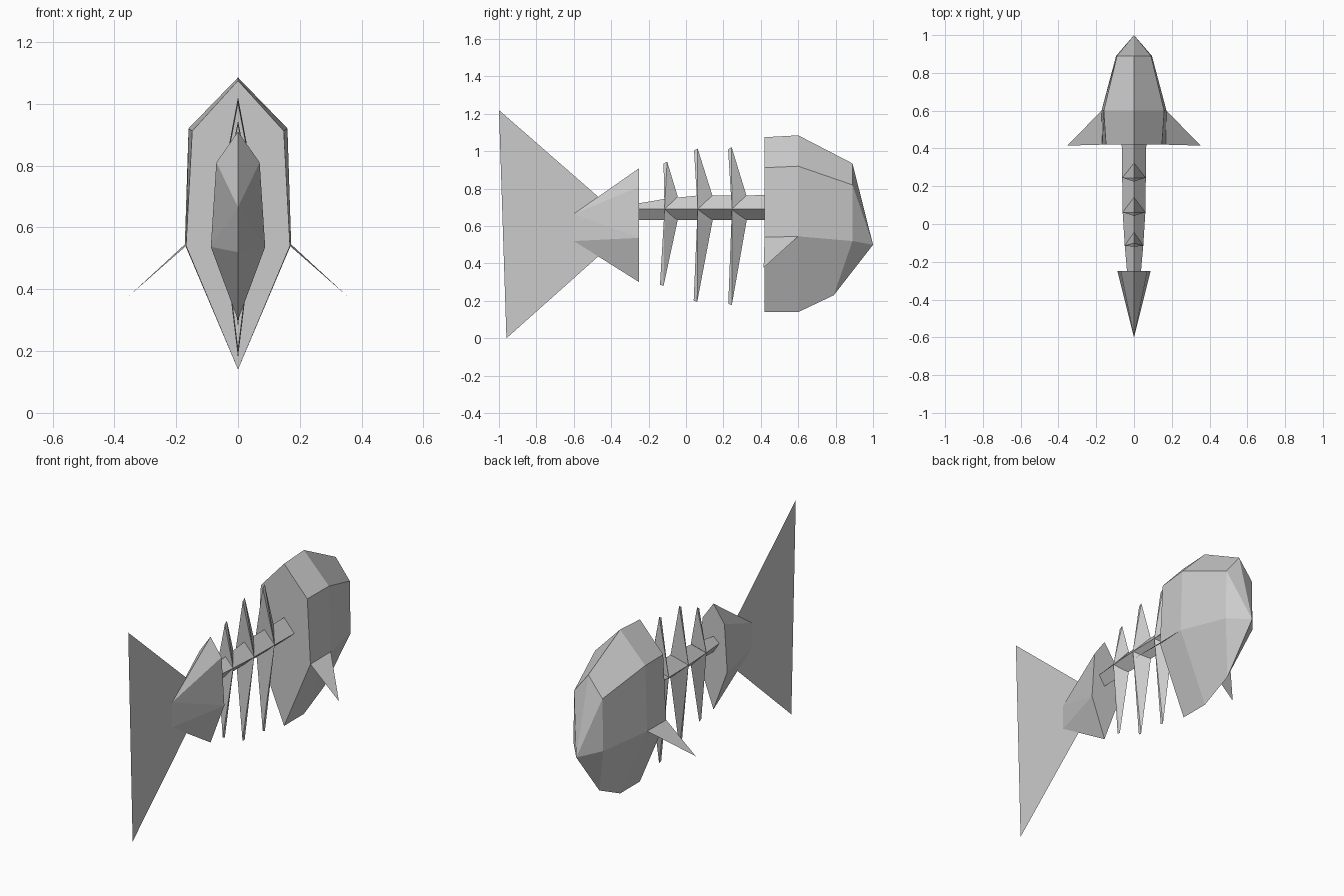
import bpy, bmesh

if "Cube" in bpy.data.objects:
    bpy.data.objects.remove(bpy.data.objects["Cube"])


def make_object(name, bm):
    mesh = bpy.data.meshes.new(name)
    bm.to_mesh(mesh)
    bm.free()
    obj = bpy.data.objects.new(name, mesh)
    bpy.context.collection.objects.link(obj)
    return obj


def loft(name, rings, tip=None):
    """Skin rings of points, cap the ends, or close the far end in a point."""
    bm = bmesh.new()
    loops = [[bm.verts.new(p) for p in ring] for ring in rings]
    n = len(loops[0])
    for a, b in zip(loops, loops[1:]):
        for i in range(n):
            j = (i + 1) % n
            bm.faces.new((a[i], a[j], b[j], b[i]))
    bm.faces.new(loops[0])
    if tip:
        t = bm.verts.new(tip)
        for i in range(n):
            bm.faces.new((loops[-1][i], loops[-1][(i + 1) % n], t))
    else:
        bm.faces.new(loops[-1])
    bmesh.ops.recalc_face_normals(bm, faces=bm.faces)
    return make_object(name, bm)


def hull(name, points):
    bm = bmesh.new()
    for p in points:
        bm.verts.new(p)
    bmesh.ops.convex_hull(bm, input=bm.verts)
    bmesh.ops.recalc_face_normals(bm, faces=bm.faces)
    return make_object(name, bm)


def sheet(name, points):
    bm = bmesh.new()
    face = bm.faces.new([bm.verts.new(p) for p in points])
    bmesh.ops.triangulate(bm, faces=[face])
    return make_object(name, bm)


def six_ring(y, top, shoulder, side, bottom, bottom_y=None):
    (sx, sz), (wx, wz) = shoulder, side
    by = y if bottom_y is None else bottom_y
    return [(0, y, top), (sx, y, sz), (wx, y, wz),
            (0, by, bottom), (-wx, y, wz), (-sx, y, sz)]


# Head: three six-sided sections closing at the nose
loft("head", [
    six_ring(0.42, 1.075, (0.148, 0.912), (0.168, 0.54), 0.14),
    six_ring(0.60, 1.085, (0.16, 0.92), (0.172, 0.545), 0.14),
    six_ring(0.89, 0.935, (0.09, 0.82), (0.095, 0.52), 0.23, 0.79),
], tip=(0, 1.0, 0.5))

# Side fins
for name, s in (("right_fin", 1), ("left_fin", -1)):
    sheet(name, [(s * 0.172, 0.60, 0.545), (s * 0.168, 0.42, 0.54),
                 (s * 0.353, 0.415, 0.378)])

# Spine: tapering diamond bar
loft("spine", [
    [(0, y, top), (w, y, 0.69), (0, y, 0.632), (-w, y, 0.69)]
    for y, w, top in ((0.42, 0.065, 0.765), (0.06, 0.06, 0.763),
                      (-0.115, 0.049, 0.745), (-0.25, 0.037, 0.722))
])

# Ribs: upper and lower chisel-tipped spikes
ribs = [  # side y, half width, front y, upper tip y/z, lower tip y/z
    (0.245, 0.062, 0.325, 0.225, 1.022, 0.226, 0.178),
    (0.062, 0.060, 0.143, 0.043, 1.015, 0.041, 0.195),
    (-0.115, 0.050, -0.044, -0.120, 0.945, -0.139, 0.28),
]
for i, (y, w, fy, uy, uz, ly, lz) in enumerate(ribs, 1):
    hull(f"upper_rib_{i}", [(w, y, 0.69), (-w, y, 0.69), (0, fy, 0.757),
                            (0, uy, uz - 0.012), (0, uy + 0.019, uz)])
    hull(f"lower_rib_{i}", [(w, y, 0.69), (-w, y, 0.69), (0, fy, 0.634),
                            (0, ly, lz + 0.006), (0, ly + 0.019, lz)])

# Tail base: six-sided front narrowing to a vertical edge
hull("tail_base",
     six_ring(-0.25, 0.91, (0.07, 0.81), (0.088, 0.537), 0.30)
     + [(0, -0.60, 0.665), (0, -0.60, 0.52)])

# Tail fin: flat forked sheet
sheet("tail_fin", [(0, y, z) for y, z in (
    (-1.0, 1.22), (-0.47, 0.757), (-0.60, 0.665), (-0.60, 0.52),
    (-0.47, 0.437), (-0.96, 0.0), (-0.765, 0.59))])
